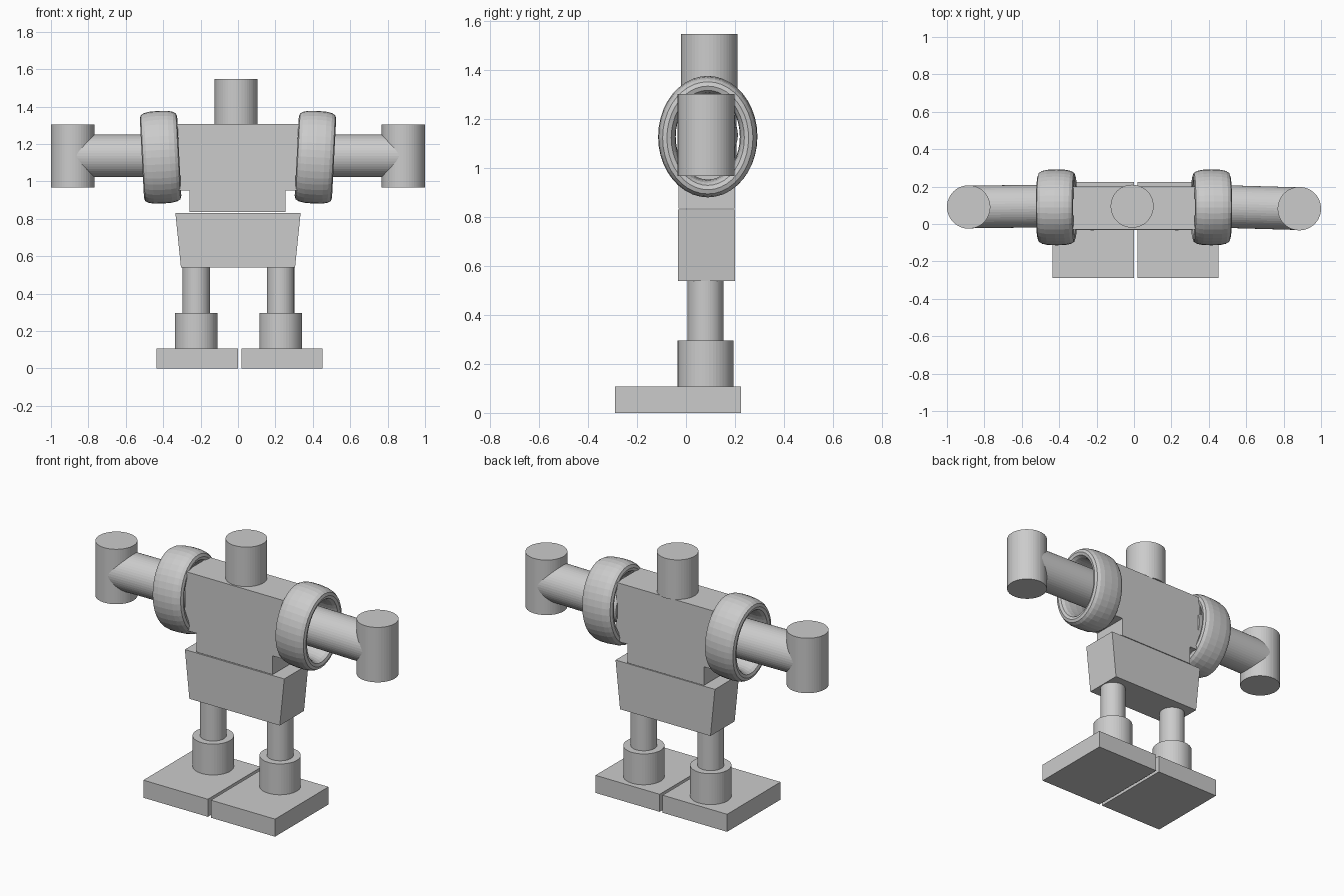
import bpy, bmesh, math
from mathutils import Vector, Matrix

if "Cube" in bpy.data.objects:
    bpy.data.objects.remove(bpy.data.objects["Cube"])


def finish(bm, name):
    bmesh.ops.recalc_face_normals(bm, faces=bm.faces)
    me = bpy.data.meshes.new(name)
    bm.to_mesh(me)
    bm.free()
    ob = bpy.data.objects.new(name, me)
    bpy.context.collection.objects.link(ob)
    return ob


def cylinder(name, a, b, r, sides=48):
    a, b = Vector(a), Vector(b)
    bm = bmesh.new()
    turn = (b - a).to_track_quat('Z', 'Y').to_matrix().to_4x4()
    bmesh.ops.create_cone(bm, cap_ends=True, segments=sides, radius1=r, radius2=r,
                          depth=(b - a).length,
                          matrix=Matrix.Translation((a + b) / 2) @ turn)
    return finish(bm, name)


def slab(name, outline, y0, y1):
    """Extrude an x-z outline from y0 to y1."""
    bm = bmesh.new()
    face = bm.faces.new([bm.verts.new((x, y0, z)) for x, z in outline])
    ext = bmesh.ops.extrude_face_region(bm, geom=[face])
    verts = [v for v in ext['geom'] if isinstance(v, bmesh.types.BMVert)]
    bmesh.ops.translate(bm, verts=verts, vec=(0, y1 - y0, 0))
    return finish(bm, name)


def rect(x0, x1, z0, z1):
    return [(x0, z0), (x1, z0), (x1, z1), (x0, z1)]


def ring(name, centre, tilt, ry, rz, half_w, half_t, around=40, section=16):
    """Oval ring around the x axis with a wide, rounded section."""
    bm = bmesh.new()
    turn = Matrix.Translation(centre) @ Matrix.Rotation(tilt, 4, 'Y')
    rows = []
    for i in range(around):
        u = math.tau * i / around
        row = []
        for j in range(section):
            c, s = math.cos(math.tau * j / section), math.sin(math.tau * j / section)
            x = half_w * math.copysign(abs(c) ** 0.75, c)
            t = half_t * (math.copysign(abs(s) ** 0.75, s) - 1)
            row.append(bm.verts.new(turn @ Vector((x, (ry + t) * math.cos(u),
                                                   (rz + t) * math.sin(u)))))
        rows.append(row)
    for i in range(around):
        p, q = rows[i], rows[(i + 1) % around]
        for j in range(section):
            k = (j + 1) % section
            bm.faces.new((p[j], p[k], q[k], q[j]))
    return finish(bm, name)


# Torso with a narrower waist, and tapered hips
slab("torso", [(-0.26, 0.836), (0.255, 0.836), (0.255, 0.95), (0.33, 0.95),
               (0.33, 1.307), (-0.335, 1.307), (-0.335, 0.95), (-0.26, 0.95)], -0.03, 0.2)
slab("hips", [(-0.305, 0.54), (0.305, 0.54), (0.335, 0.832), (-0.335, 0.832)], -0.033, 0.2)

# Head
cylinder("head", (-0.01, 0.095, 1.305), (-0.01, 0.095, 1.548), 0.115)

# Legs, ankles and feet
for side, x, x0, x1 in (("left", -0.223, -0.435, 0.0), ("right", 0.228, 0.02, 0.453)):
    cylinder(side + "_leg", (x, 0.08, 0.29), (x, 0.08, 0.545), 0.073)
    cylinder(side + "_ankle", (x, 0.08, 0.107), (x, 0.08, 0.295), 0.114)
    slab(side + "_foot", rect(x0, x1, 0, 0.107), -0.29, 0.225)

# Arms, hands and shoulder rings
for side, s, hy in (("left", -1, 0.091), ("right", 1, 0.082)):
    cylinder(side + "_arm", (s * 0.32, 0.098, 1.136), (s * 0.88, hy, 1.136), 0.114)
    cylinder(side + "_hand", (s * 0.884, hy, 0.968), (s * 0.884, hy, 1.303), 0.116)
    ring(side + "_shoulder_ring", (s * 0.414, 0.089, 1.129), s * math.radians(3),
         0.203, 0.248, 0.1, 0.036)
